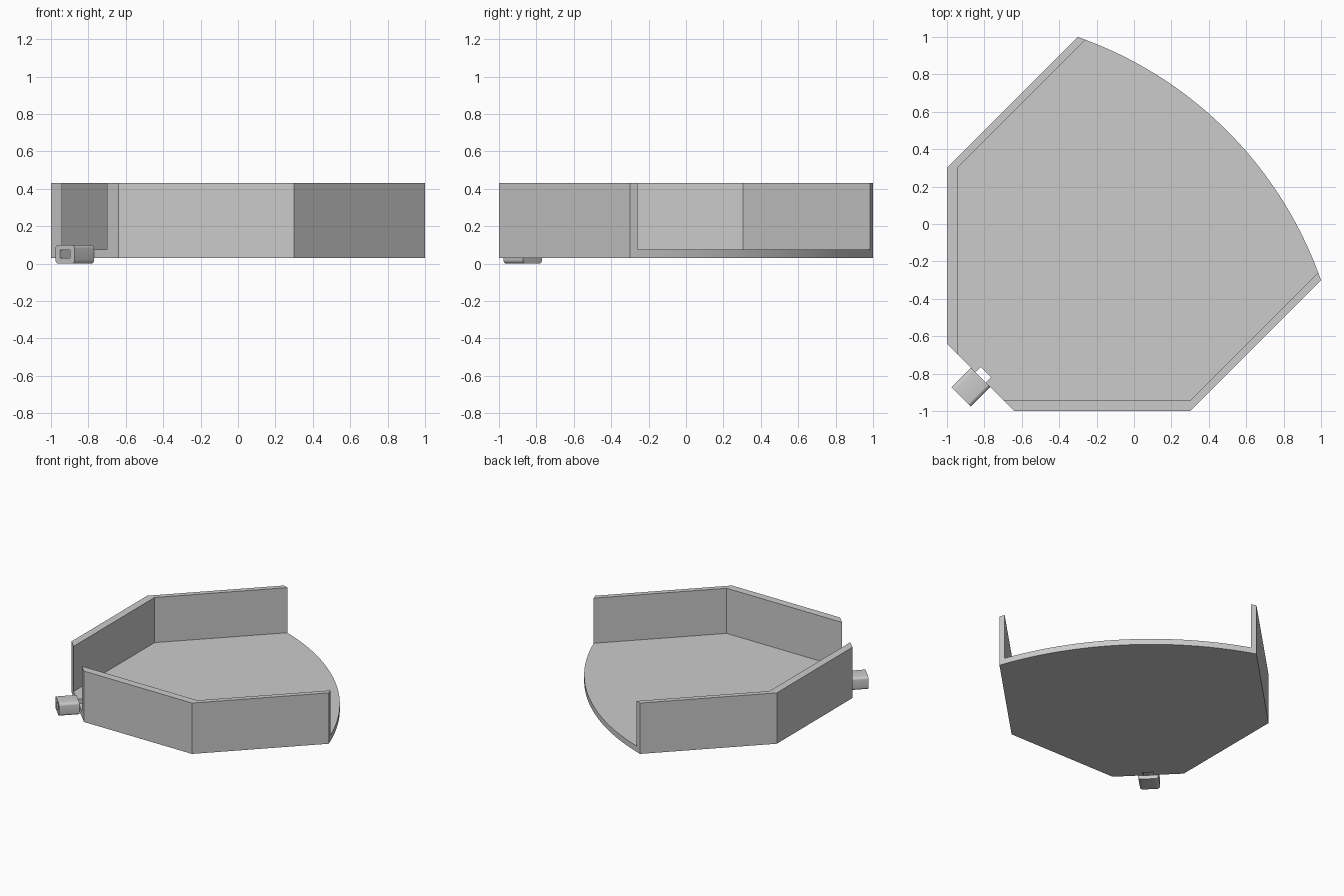
import bpy, bmesh, math
from mathutils import Matrix, Vector

cube = bpy.data.objects.get("Cube")
if cube:
    bpy.data.objects.remove(cube, do_unlink=True)

grey = bpy.data.materials.new("light_grey")
grey.use_nodes = True
grey.diffuse_color = (0.6, 0.6, 0.6, 1)
grey.node_tree.nodes["Principled BSDF"].inputs["Base Color"].default_value = grey.diffuse_color

BASE, FLOOR, TOP = 0.03, 0.075, 0.43


def prism(name, outline, low, high, matrix=Matrix()):
    """Extrude a flat outline from low to high, then place it with matrix."""
    bm = bmesh.new()
    face = bm.faces.new([bm.verts.new((x, y, low)) for x, y in outline])
    new = bmesh.ops.extrude_face_region(bm, geom=[face])["geom"]
    moved = [v for v in new if isinstance(v, bmesh.types.BMVert)]
    bmesh.ops.translate(bm, verts=moved, vec=(0, 0, high - low))
    bm.transform(matrix)
    bmesh.ops.recalc_face_normals(bm, faces=bm.faces)
    mesh = bpy.data.meshes.new(name)
    bm.to_mesh(mesh)
    bm.free()
    mesh.materials.append(grey)
    obj = bpy.data.objects.new(name, mesh)
    bpy.context.collection.objects.link(obj)
    return obj


def smooth(obj):
    bpy.ops.object.select_all(action="DESELECT")
    obj.select_set(True)
    bpy.context.view_layer.objects.active = obj
    bpy.ops.object.shade_smooth_by_angle(angle=math.radians(35))


def swap(points):
    """Mirror across the diagonal."""
    return [(y, x) for x, y in points]


# Bent walls, mirrored across the diagonal
outer = [(-1, -0.64), (-1, 0.3), (-0.3, 1)]
inner = [(-0.26, 0.985), (-0.94, 0.305), (-0.94, -0.70)]
prism("left_bent_wall", outer + inner, BASE, TOP)
prism("front_bent_wall", swap(outer + inner), BASE, TOP)

# Floor with a curved rim and a small notch in the cut corner
start = math.atan2(1.985, 0.74)
end = math.pi / 2 - start
radius = math.hypot(1.985, 0.74)
STEPS = 40
arc = []
for i in range(STEPS + 1):
    a = start + (end - start) * i / STEPS
    arc.append((radius * math.cos(a) - 1, radius * math.sin(a) - 1))


def diagonal(depth, side):
    """Point at a distance along the corner diagonal and to one side."""
    r = math.sqrt(0.5)
    return ((side - depth) * r, (-side - depth) * r)


EDGE, NOTCH, HALF = 1.16, 1.12, 0.039
notch = [diagonal(EDGE, HALF), diagonal(NOTCH, HALF),
         diagonal(NOTCH, -HALF), diagonal(EDGE, -HALF)]
floor = prism("floor", arc + swap(inner)[1:] + notch + inner[:0:-1], BASE, FLOOR)
smooth(floor)

# Spout: rounded tube pointing out of the cut corner
r = math.sqrt(0.5)
place = Matrix(((r, 0, -r, 0), (-r, 0, -r, 0), (0, 1, 0, 0), (0, 0, 0, 1)))
WIDE, HIGH, ROUND, MID = 0.072, 0.05, 0.02, 0.0515
profile = []
for k, (sx, sy) in enumerate([(1, 1), (-1, 1), (-1, -1), (1, -1)]):
    for j in range(6):
        a = (k + j / 5) * math.pi / 2
        profile.append((sx * (WIDE - ROUND) + ROUND * math.cos(a),
                        sy * (HIGH - ROUND) + ROUND * math.sin(a) + HIGH))
spout = prism("spout", profile, EDGE, 1.308, place)

# Square bore cut through the spout
bore = [(sx * HALF, MID + sy * 0.0225) for sx, sy in [(1, 1), (-1, 1), (-1, -1), (1, -1)]]
cutter = prism("spout_bore_cutter", bore, 1.05, 1.4, place)
cutter.hide_render = True
cut = spout.modifiers.new("bore", "BOOLEAN")
cut.operation = "DIFFERENCE"
cut.solver = "EXACT"
cut.object = cutter
bpy.context.view_layer.objects.active = spout
bpy.ops.object.modifier_apply(modifier=cut.name)
bpy.data.objects.remove(cutter, do_unlink=True)
smooth(spout)
